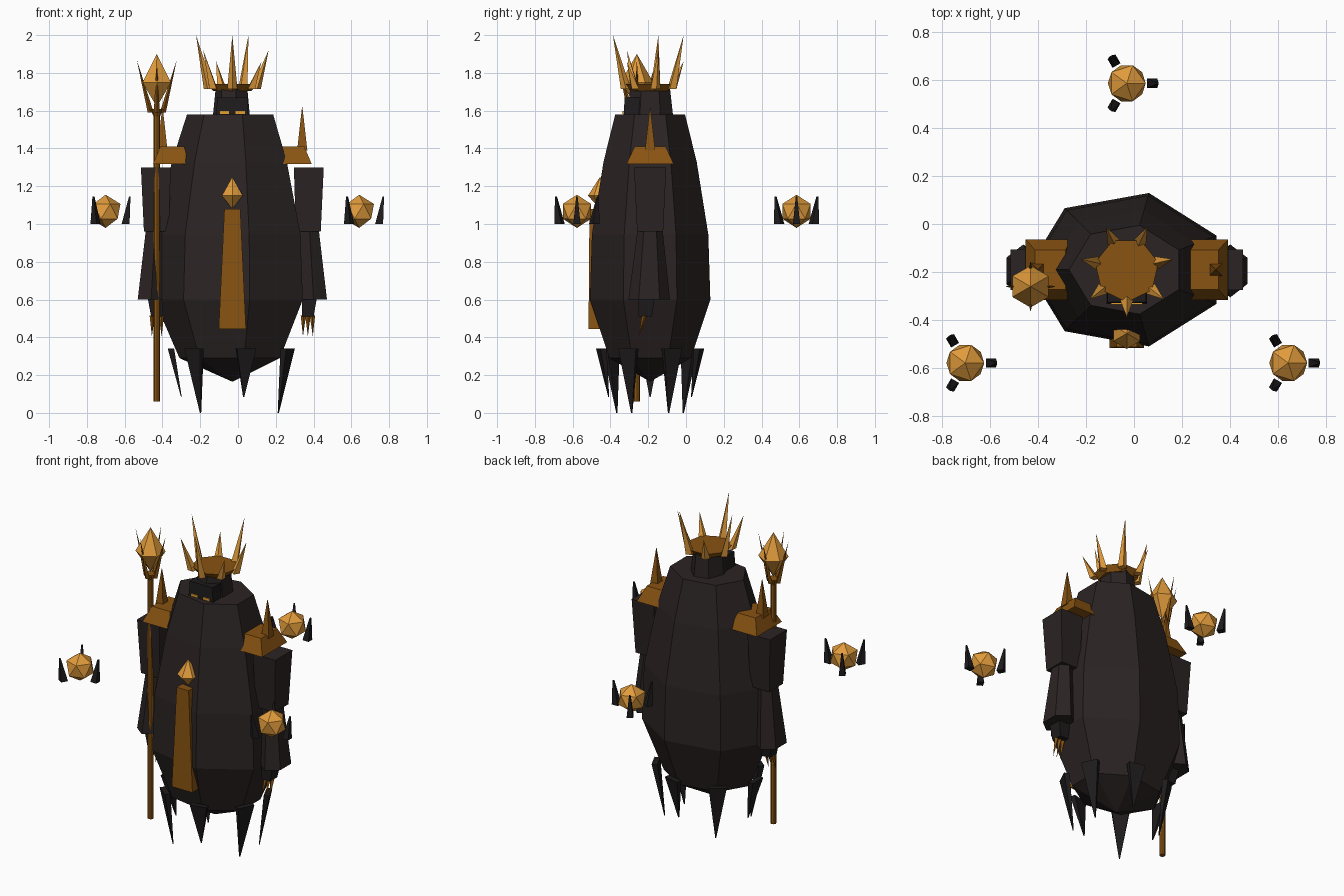
import bpy
import bmesh
from math import cos, sin, pi, radians, sqrt

cube = bpy.data.objects.get("Cube")
if cube:
    bpy.data.objects.remove(cube, do_unlink=True)


def material(name, rgb):
    m = bpy.data.materials.new(name)
    m.use_nodes = True
    m.diffuse_color = (*rgb, 1)
    m.node_tree.nodes["Principled BSDF"].inputs["Base Color"].default_value = (*rgb, 1)
    return m


ROBE = material("dark robe", (0.024, 0.017, 0.017))
SHARD = material("black shard", (0.013, 0.011, 0.012))
BRONZE = material("bronze", (0.25, 0.088, 0.006))
GOLD = material("bright gold", (0.75, 0.33, 0.045))
EYE = material("glowing eye", (0.9, 0.4, 0.03))

CX, CY = -0.03, -0.19      # axis of the figure
SEVENTH = 2 * pi / 7


def finish(name, bm, mat):
    bmesh.ops.remove_doubles(bm, verts=bm.verts[:], dist=0.0002)
    bmesh.ops.recalc_face_normals(bm, faces=bm.faces[:])
    mesh = bpy.data.meshes.new(name)
    bm.to_mesh(mesh)
    bm.free()
    mesh.materials.append(mat)
    obj = bpy.data.objects.new(name, mesh)
    bpy.context.scene.collection.objects.link(obj)
    return obj


def loft(name, rings, mat, sides=4, phase=0.0, turn=0.0):
    """Stack of level rings (x, y, z, rx, ry); a zero radius makes a point."""
    bm = bmesh.new()
    loops = []
    for x, y, z, rx, ry in rings:
        if rx == 0:
            loops.append([bm.verts.new((x, y, z))])
            continue
        loop = []
        for i in range(sides):
            a = phase + 2 * pi * i / sides
            u, v = rx * cos(a), ry * sin(a)
            loop.append(bm.verts.new((x + u * cos(turn) - v * sin(turn),
                                      y + u * sin(turn) + v * cos(turn), z)))
        loops.append(loop)
    for low, high in zip(loops, loops[1:]):
        for i in range(sides):
            j = (i + 1) % sides
            corners = [low[i % len(low)], low[j % len(low)],
                       high[j % len(high)], high[i % len(high)]]
            bm.faces.new(list(dict.fromkeys(corners)))
    for loop in (loops[0], loops[-1]):
        if len(loop) > 2:
            bm.faces.new(loop)
    return finish(name, bm, mat)


def block(name, rings, mat, turn=0.0):
    """Tapered box; ring radii are half widths."""
    k = sqrt(2)
    return loft(name, [(x, y, z, a * k, b * k) for x, y, z, a, b in rings],
                mat, 4, pi / 4, turn)


def spike(name, base, tip, radius, mat, sides=4, turn=0.0):
    return loft(name, [(*base, radius, radius), (*tip, 0, 0)], mat, sides, 0, turn)


def gem(name, x, y, low, mid, high, radius):
    return loft(name, [(x, y, low, 0, 0), (x, y, mid, radius, radius), (x, y, high, 0, 0)],
                GOLD, 6, pi / 2)


# Robe body with seven sides
profile = [(0.165, 0), (0.29, 0.28), (0.6, 0.414), (0.945, 0.40), (1.33, 0.32), (1.58, 0.24)]
loft("robe_body", [(CX, CY, z, r, r * 0.79) for z, r in profile], ROBE, 7, pi)

# Head, face and eyes
loft("head", [(CX, CY, 1.57, 0.103, 0.125), (CX, CY, 1.72, 0.088, 0.108)], ROBE, 7, pi)
block("face_mask", [(CX, -0.26, 1.575, 0.085, 0.07), (CX, -0.26, 1.67, 0.08, 0.065)], SHARD)
for side in (-1, 1):
    block("eye", [(CX + side * 0.042, -0.331, z, 0.024, 0.004) for z in (1.583, 1.598)], EYE)

# Crown band and its seven spikes of mixed height
loft("crown_band", [(CX, CY, 1.705, 0.105, 0.105), (CX, CY, 1.74, 0.135, 0.135)],
     BRONZE, 7, -pi / 2)
for i, height in enumerate((2.0, 1.86, 1.92, 2.0, 1.86, 2.0, 1.92)):
    a = -pi / 2 + i * SEVENTH
    spike("crown_spike", (CX + 0.128 * cos(a), CY + 0.128 * sin(a), 1.715),
          (CX + 0.197 * cos(a), CY + 0.197 * sin(a), height), 0.027, GOLD, 4, a)

# Shards hanging round the hem
for i in range(7):
    a = pi + i * SEVENTH
    tip = 0.085 if min(i, 7 - i) % 2 == 0 else 0.0
    block("hem_shard", [(CX + 0.27 * cos(a), CY + 0.225 * sin(a), tip, 0.002, 0.003),
                        (CX + 0.325 * cos(a), CY + 0.265 * sin(a), 0.34, 0.017, 0.052)],
          SHARD, a)

# Shoulders, arms and claws on both sides
for side, label in ((1, "left"), (-1, "right")):
    def at(offset):
        return CX + side * offset

    block(label + "_shoulder_plate", [(at(0.325), CY, 1.318, 0.095, 0.125),
                                      (at(0.318), CY, 1.41, 0.063, 0.082)], BRONZE)
    block(label + "_shoulder_spike", [(at(0.37), CY, 1.39, 0.027, 0.027),
                                      (at(0.37), CY, 1.62, 0.001, 0.001)], BRONZE)
    block(label + "_upper_arm", [(at(0.402), CY, 0.96, 0.066, 0.069),
                                 (at(0.405), CY, 1.3, 0.079, 0.085)], ROBE)
    loft(label + "_sleeve", [(at(0.43), CY - 0.005, 0.6, 0.082, 0.11),
                             (at(0.408), CY, 0.98, 0.056, 0.065)], ROBE, 6, pi / 2)
    block(label + "_hand", [(at(0.4), CY - 0.025, 0.51, 0.03, 0.035),
                            (at(0.41), CY - 0.02, 0.62, 0.04, 0.045)], SHARD)
    for n in (-1, 0, 1):
        spike(label + "_claw", (at(0.4) + n * 0.024, CY - 0.03, 0.515),
              (at(0.4) + n * 0.026, CY - 0.06, 0.405), 0.014, BRONZE)

# Front panel and chest gem
block("front_panel", [(CX, -0.483, 0.445, 0.072, 0.033),
                      (CX, -0.473, 1.08, 0.042, 0.038)], BRONZE)
gem("chest_gem", CX, -0.455, 1.08, 1.15, 1.25, 0.064)

# Staff with a pronged head
SX, SY = -0.43, -0.26
loft("staff_shaft", [(SX, SY, z, 0.017, 0.017) for z in (0.06, 1.6)], BRONZE, 8)
loft("staff_socket", [(SX, SY, 1.57, 0.017, 0.017), (SX, SY, 1.61, 0.036, 0.036)], BRONZE, 8)
gem("staff_gem", SX, SY, 1.62, 1.75, 1.9, 0.087)
for i in range(4):
    a = i * pi / 2
    spike("staff_prong", (SX + 0.032 * cos(a), SY + 0.032 * sin(a), 1.59),
          (SX + 0.106 * cos(a), SY + 0.106 * sin(a), 1.87), 0.016, BRONZE, 4, a)

# Three floating orbs, each guarded by three shards
for angle in (90, 210, 330):
    ox, oy = CX + 0.775 * cos(radians(angle)), CY + 0.775 * sin(radians(angle))
    bm = bmesh.new()
    bmesh.ops.create_icosphere(bm, subdivisions=1, radius=0.088)
    bmesh.ops.translate(bm, verts=bm.verts[:], vec=(ox, oy, 1.067))
    finish("floating_orb", bm, GOLD)
    for i in range(3):
        a = i * 2 * pi / 3
        block("orb_shard", [(ox + 0.106 * cos(a), oy + 0.106 * sin(a), 1.0, 0.021, 0.019),
                            (ox + 0.128 * cos(a), oy + 0.128 * sin(a), 1.145, 0.004, 0.004)],
              SHARD, a)
